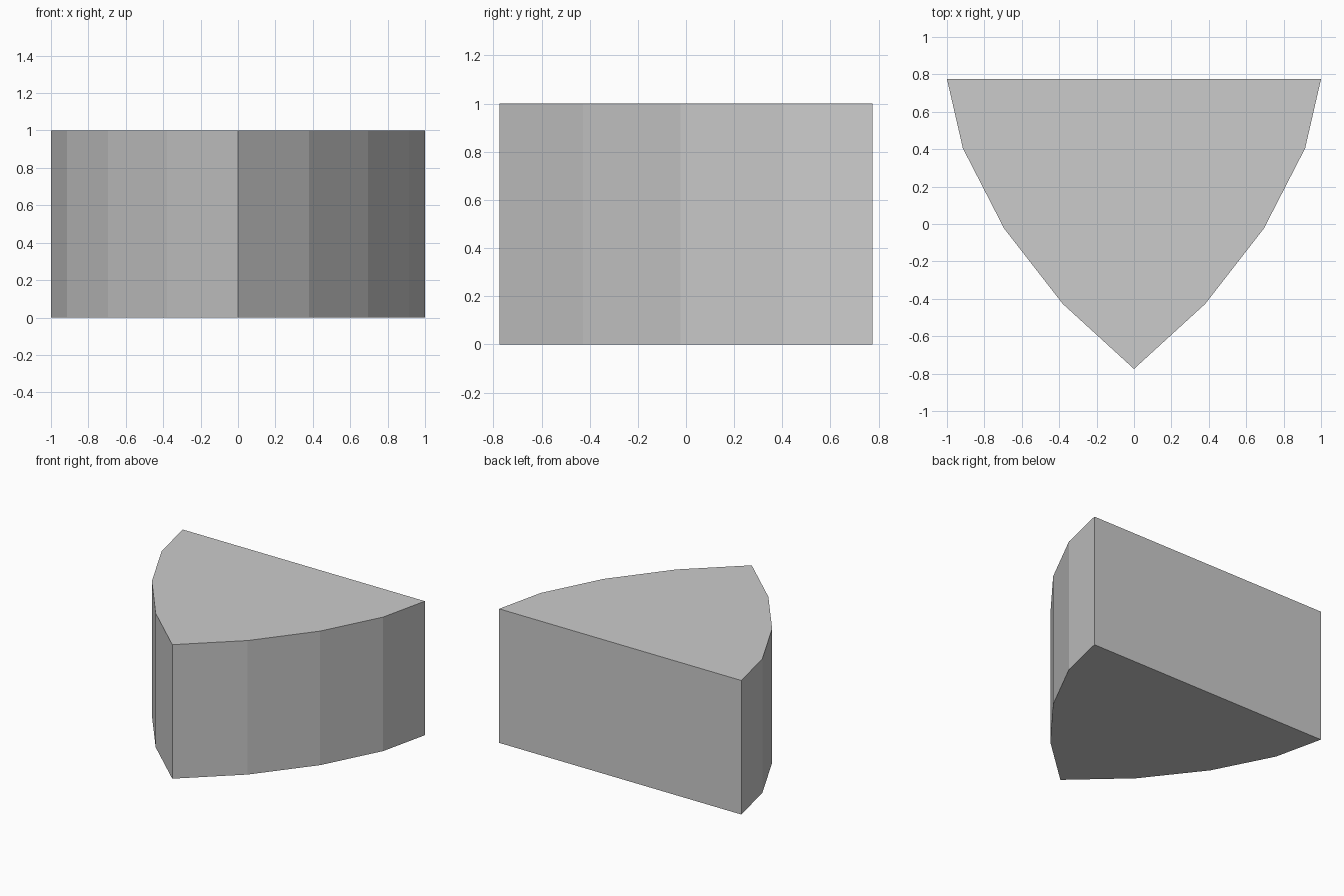
import bpy, bmesh

if "Cube" in bpy.data.objects:
    bpy.data.objects.remove(bpy.data.objects["Cube"])

# Right half of the plan outline, from front tip to back corner
half = [(0.0, -0.775), (0.38, -0.428), (0.695, -0.023), (0.915, 0.405), (1.0, 0.775)]
outline = half + [(-x, y) for x, y in reversed(half[1:])]

# Wedge block: mirrored outline extruded straight up
bm = bmesh.new()
base = bm.faces.new([bm.verts.new((x, y, 0.0)) for x, y in outline])
top = bmesh.ops.extrude_face_region(bm, geom=[base], use_keep_orig=True)
top_verts = [g for g in top["geom"] if isinstance(g, bmesh.types.BMVert)]
bmesh.ops.translate(bm, verts=top_verts, vec=(0, 0, 1.0))
bmesh.ops.recalc_face_normals(bm, faces=bm.faces)

mesh = bpy.data.meshes.new("wedge_block")
bm.to_mesh(mesh)
bm.free()
bpy.context.collection.objects.link(bpy.data.objects.new("wedge_block", mesh))
